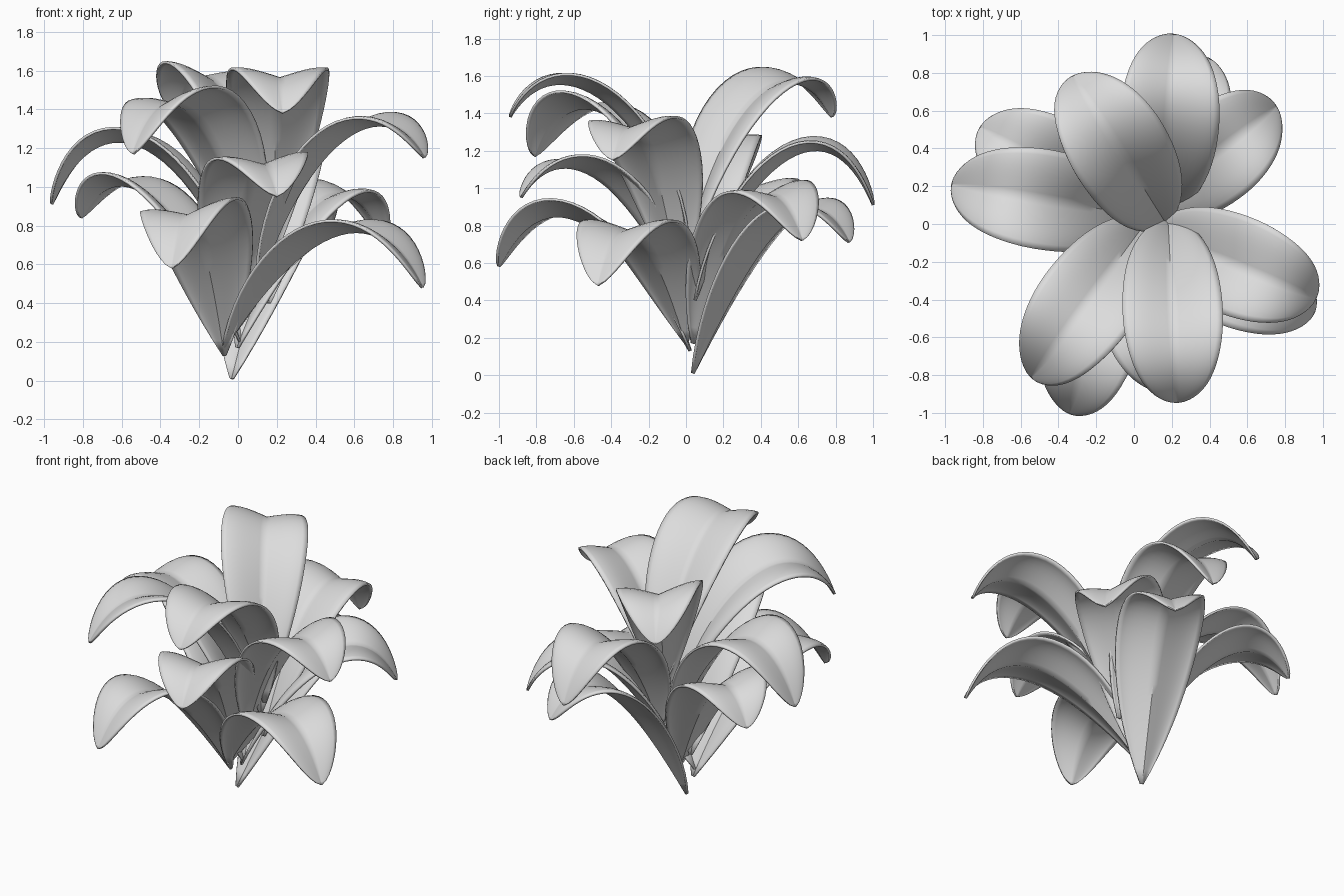
import bpy
import bmesh
from mathutils import Vector

cube = bpy.data.objects.get("Cube")
if cube:
    bpy.data.objects.remove(cube, do_unlink=True)

# Single pale material
pale = bpy.data.materials.new("pale_grey")
pale.use_nodes = True
colour = (0.72, 0.72, 0.72, 1)
pale.diffuse_color = colour
shader = pale.node_tree.nodes["Principled BSDF"]
shader.inputs["Base Color"].default_value = colour
shader.inputs["Roughness"].default_value = 0.6

ROWS, COLUMNS = 28, 16
HALF_WIDTH = 0.265
UP = Vector((0, 0, 1))


def bezier(points, t):
    """Cubic curve position and unit tangent."""
    a, b, c, d = points
    s = 1 - t
    position = a * s**3 + b * 3 * s * s * t + c * 3 * s * t * t + d * t**3
    tangent = (b - a) * s * s + (c - b) * 2 * s * t + (d - c) * t * t
    return position, tangent.normalized()


def outline(t):
    """Half width: narrow foot, broad middle, tapered end with a small point."""
    peak = 0.58
    if t < peak:
        u = t / peak
        return HALF_WIDTH * (0.04 + 0.96 * (1 - (1 - u) ** 2.1))
    u = (t - peak) / (1 - peak)
    return HALF_WIDTH * max(0.012, (1 - u**1.9) ** 0.64)


def make_leaf(name, foot, tip, rise, arch, roll):
    foot, tip = Vector(foot), Vector(tip)
    reach = Vector((tip.x - foot.x, tip.y - foot.y, 0))
    side = UP.cross(reach).normalized()
    # Leaves higher on the plant start more upright
    lean = 0.32 - 0.25 * foot.z
    path = (foot,
            foot + reach * lean + UP * rise,
            Vector((foot.x, foot.y, tip.z)) + reach * 0.71 + UP * arch,
            tip)

    bm = bmesh.new()
    grid = []
    for i in range(ROWS + 1):
        # Rows gather toward the tip so the curved end stays smooth
        t = 1 - (1 - i / ROWS) ** 1.4
        centre, tangent = bezier(path, t)
        normal = tangent.cross(side)
        half = outline(t)
        cup = 0.52 - 0.28 * t
        row = []
        for j in range(COLUMNS + 1):
            u = 2 * j / COLUMNS - 1
            # Creased midrib with rims that roll over
            lift = half * (cup * (abs(u) - 0.36 * u**4) + roll * u)
            row.append(bm.verts.new(centre + side * half * u + normal * lift))
        grid.append(row)
    for lower, upper in zip(grid, grid[1:]):
        for j in range(COLUMNS):
            bm.faces.new((lower[j], upper[j], upper[j + 1], lower[j + 1]))
    bmesh.ops.recalc_face_normals(bm, faces=bm.faces)
    mesh = bpy.data.meshes.new(name)
    bm.to_mesh(mesh)
    bm.free()
    mesh.materials.append(pale)
    leaf = bpy.data.objects.new(name, mesh)
    bpy.context.collection.objects.link(leaf)

    # Thin body
    shell = leaf.modifiers.new("thickness", "SOLIDIFY")
    shell.thickness = 0.014
    shell.offset = 0
    bpy.ops.object.select_all(action="DESELECT")
    leaf.select_set(True)
    bpy.context.view_layer.objects.active = leaf
    bpy.ops.object.shade_smooth_by_angle(angle=0.8)


# Name, foot position, tip position, initial rise, arch above the tip, roll
LEAVES = [
    ("lower_back_leaf", (-0.03, 0.04, 0.01), (0.4, 0.87, 0.71), 0.55, 0.48, 0.06),
    ("lower_front_right_leaf", (-0.07, 0.02, 0.13), (-0.34, -1.0, 0.58), 0.52, 0.61, 0.14),
    ("lower_front_left_leaf", (-0.07, 0.0, 0.17), (0.95, -0.47, 0.48), 0.44, 0.61, 0),
    ("lower_back_left_leaf", (0.0, 0.04, 0.17), (0.75, 0.62, 0.72), 0.57, 0.56, 0.12),
    ("middle_back_right_leaf", (0.01, 0.04, 0.2), (-0.81, 0.51, 0.84), 0.53, 0.46, 0.05),
    ("middle_front_leaf", (-0.06, 0.03, 0.28), (0.2, -0.88, 0.95), 0.6, 0.43, 0.06),
    ("middle_back_leaf", (0.16, 0.05, 0.4), (0.21, 1.0, 0.91), 0.6, 0.66, 0.05),
    ("middle_right_leaf", (0.06, 0.04, 0.38), (-0.96, 0.21, 0.91), 0.7, 0.69, 0.05),
    ("upper_left_leaf", (0.1, -0.04, 0.45), (0.96, -0.39, 1.15), 0.65, 0.44, 0.05),
    ("upper_front_right_leaf", (0.08, 0.03, 0.52), (-0.54, -0.81, 1.17), 0.75, 0.58, 0.14),
    ("top_back_right_leaf", (0.17, 0.0, 0.58), (-0.32, 0.78, 1.38), 0.8, 0.46, 0.12),
    ("top_front_leaf", (0.18, 0.02, 0.63), (0.23, -0.94, 1.38), 0.72, 0.46, 0),
]
for entry in LEAVES:
    make_leaf(*entry)
